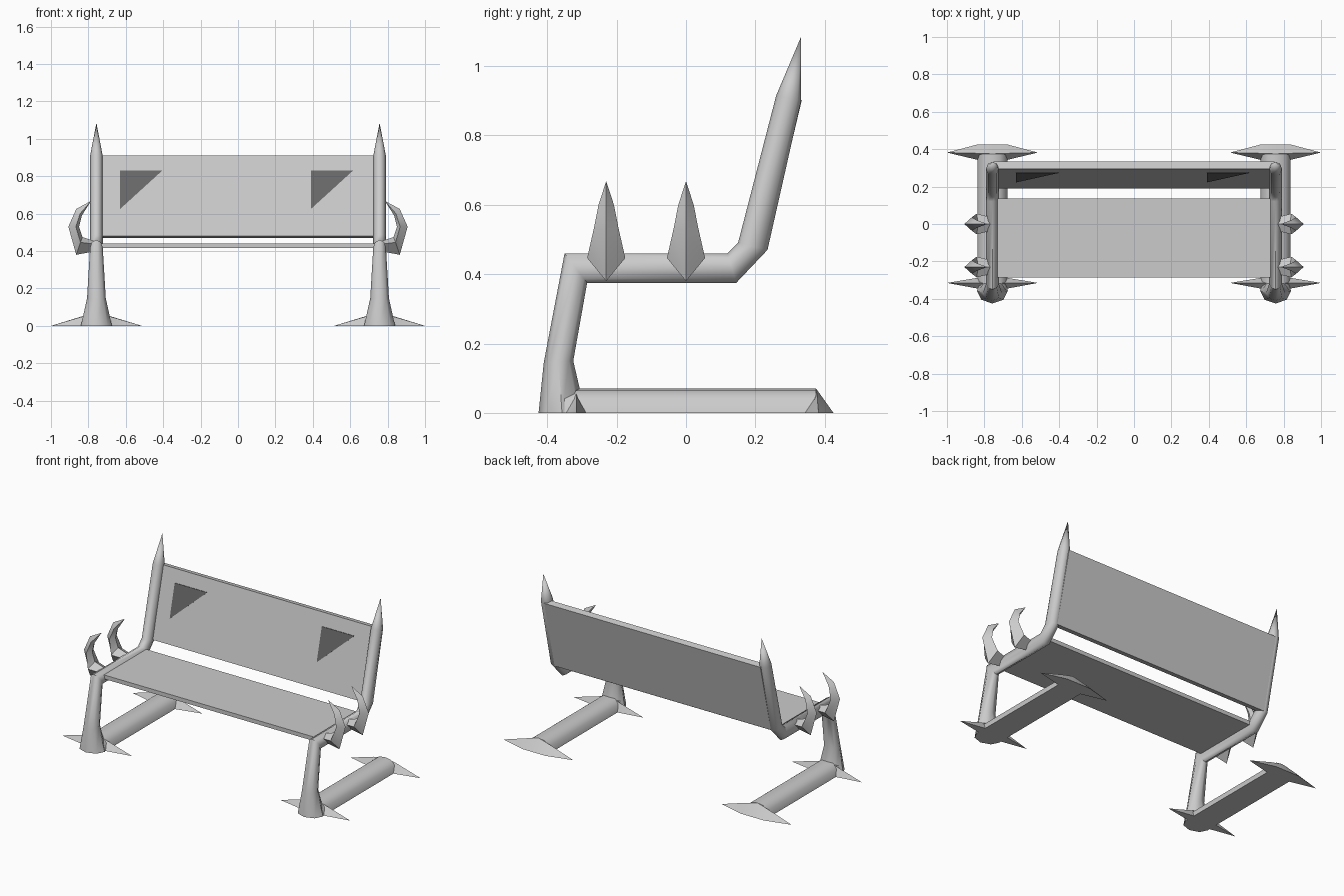
import bpy
import bmesh
from math import sin, cos, pi, radians
from mathutils import Vector

cube = bpy.data.objects.get("Cube")
if cube:
    bpy.data.objects.remove(cube, do_unlink=True)


def material(name, value):
    mat = bpy.data.materials.new(name)
    mat.use_nodes = True
    colour = (value, value, value, 1)
    mat.diffuse_color = colour
    mat.node_tree.nodes["Principled BSDF"].inputs["Base Color"].default_value = colour
    return mat


GREY = material("light grey", 0.6)
DARK = material("dark grey", 0.14)
SIDE_X = 0.757


def loft(name, rings, mat=GREY, smooth=None):
    """Skin a list of point rings; a ring of one point is a tip."""
    bm = bmesh.new()
    loops = [[bm.verts.new(p) for p in ring] for ring in rings]
    for a, b in zip(loops, loops[1:]):
        n = max(len(a), len(b))
        for i in range(n):
            j = (i + 1) % n
            if len(a) == 1:
                bm.faces.new((a[0], b[j], b[i]))
            elif len(b) == 1:
                bm.faces.new((a[i], a[j], b[0]))
            else:
                bm.faces.new((a[i], a[j], b[j], b[i]))
    for end in (loops[0], loops[-1]):
        if len(end) > 2:
            bm.faces.new(end)
    bmesh.ops.recalc_face_normals(bm, faces=bm.faces)
    mesh = bpy.data.meshes.new(name)
    bm.to_mesh(mesh)
    bm.free()
    obj = bpy.data.objects.new(name, mesh)
    bpy.context.collection.objects.link(obj)
    mesh.materials.append(mat)
    if smooth:
        bpy.ops.object.select_all(action='DESELECT')
        obj.select_set(True)
        bpy.context.view_layer.objects.active = obj
        bpy.ops.object.shade_smooth_by_angle(angle=radians(smooth))
    return obj


def oval(a, b, half_width, sides, middle=0.5):
    """Ring running from point a to point b, widened by half_width."""
    a, b, w = Vector(a), Vector(b), Vector(half_width)
    c = a.lerp(b, middle)
    ring = []
    for i in range(sides):
        t = 2 * pi * i / sides
        reach = (a - c) if cos(t) > 0 else (c - b)
        ring.append(c + reach * cos(t) + w * sin(t))
    return ring


def slab(name, outline, half_length):
    """Board of a y-z outline spanning x."""
    return loft(name, [[(x, y, z) for y, z in outline]
                       for x in (-half_length, half_length)])


# Bent tube: two opposite edge points (y, z) and half width at each joint
TUBE = [((-.425, 0), (-.29, 0), .083),
        ((-.41, .145), (-.325, .15), .05),
        ((-.35, .46), (-.285, .375), .034),
        ((.12, .46), (.145, .375), .034),
        ((.15, .49), (.235, .47), .034),
        ((.26, .915), (.332, .9), .034)]

# Hooked claw: inner and outer points (x from the tube, z) and half width
HOOK = [((0, .45), (0, .4), .035),
        ((.075, .475), (.108, .38), .055),
        ((.093, .53), (.15, .53), .036),
        ((.078, .59), (.108, .625), .022)]

RUNNER = [(-.08, 0), (-.07, .04), (-.04, .064), (0, .07),
          (.04, .064), (.07, .04), (.08, 0)]


def foot(name, x, tip_y, centre, shoulder):
    """Flat-bottomed spike pointing both ways along x."""
    rings = [[(x - .243, tip_y, 0)]]
    for dx, (y0, crest, y1, h) in ((-.08, shoulder), (0, centre), (.08, shoulder)):
        rings.append([(x + dx, y0, 0), (x + dx, crest, h), (x + dx, y1, 0)])
    rings.append([(x + .243, tip_y, 0)])
    return loft(name, rings, smooth=30)


for side, s in (("left", 1), ("right", -1)):
    x = s * SIDE_X

    # Leg, armrest and back post in one tube with a pointed top
    rings = [oval((x, *a), (x, *b), (w, 0, 0), 8) for a, b, w in TUBE]
    loft(side + "_frame_tube", rings + [[(x, .332, 1.085)]], smooth=50)

    # Armrest claws
    for place, y in (("front", -.23), ("rear", 0)):
        rings = [oval((x + s * a[0], y, a[1]), (x + s * b[0], y, b[1]),
                      (0, w, 0), 4, .3) for a, b, w in HOOK]
        loft(f"{side}_{place}_claw", rings + [[(x + s * .028, y, .668)]], smooth=40)

    # Ground runner with spiked feet
    loft(side + "_runner", [[(x + px, y, z) for px, z in RUNNER]
                            for y in (-.35, .375)], smooth=40)
    foot(side + "_front_foot", x, -.315, (-.29, -.32, -.42, .07),
         (-.288, -.315, -.345, .048))
    foot(side + "_rear_foot", x, .382, (.335, .375, .425, .07),
         (.343, .378, .425, .05))

# Seat and backrest boards
slab("seat", [(-.285, .415), (.135, .415), (.135, .44), (-.285, .44)], .74)
slab("backrest", [(.19, .48), (.231, .47), (.334, .902), (.295, .91)], .75)


# Triangular dark plates on the backrest
def on_back(x, z, lift):
    return (x, .19 + (z - .48) * .105 / .43 - lift, z)


for side, x in (("left", .39), ("right", -.63)):
    corners = [(x, .83), (x + .225, .83), (x, .625)]
    loft(side + "_back_triangle",
         [[on_back(px, z, lift) for px, z in corners] for lift in (-.002, .003)], DARK)
